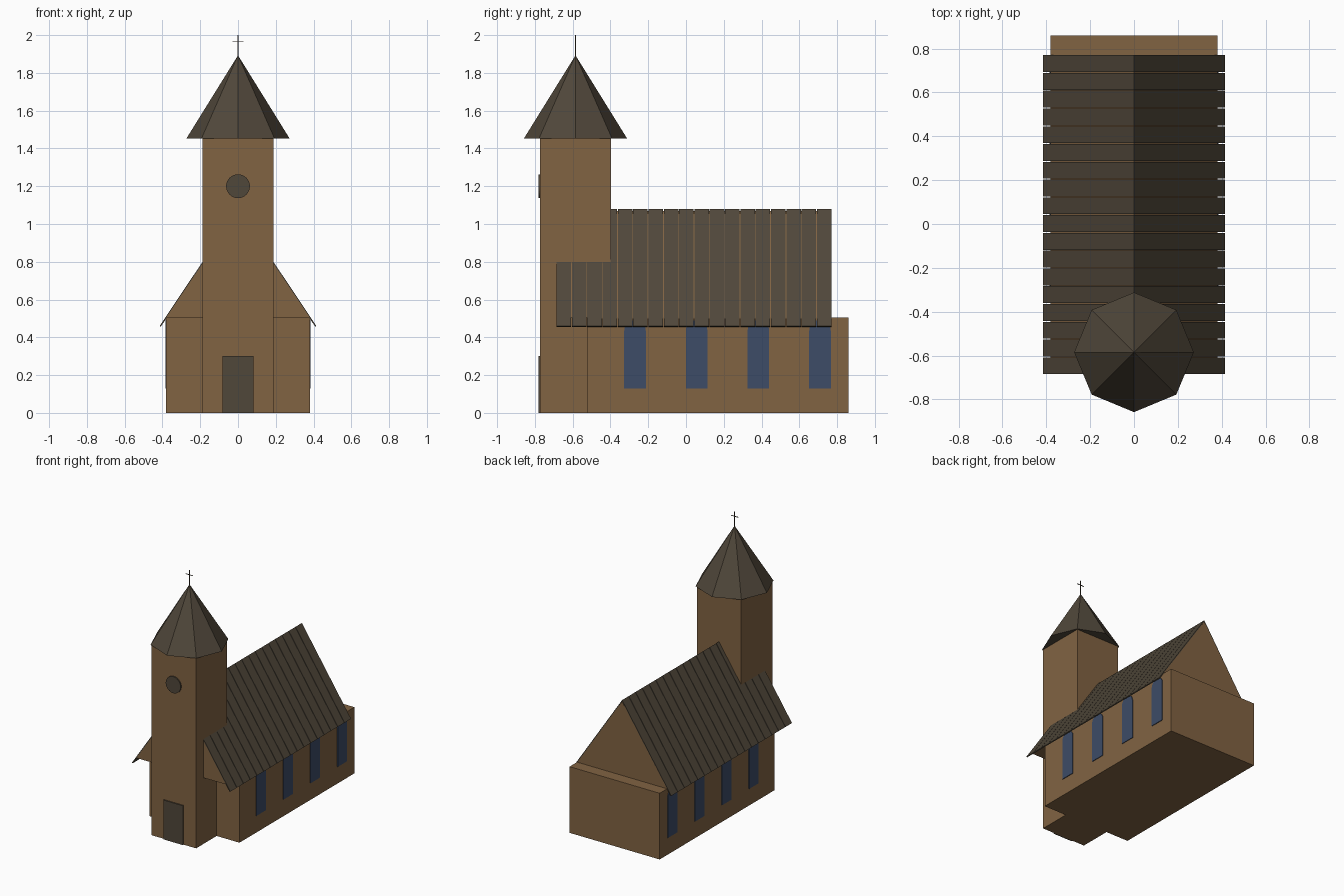
import bpy
import bmesh
import math
from mathutils import Matrix, Vector

if "Cube" in bpy.data.objects:
    bpy.data.objects.remove(bpy.data.objects["Cube"], do_unlink=True)


def material(name, rgb):
    mat = bpy.data.materials.new(name)
    mat.use_nodes = True
    colour = (*rgb, 1)
    mat.diffuse_color = colour
    mat.node_tree.nodes["Principled BSDF"].inputs["Base Color"].default_value = colour
    return mat


WALL = material("brown_wall", (0.22, 0.125, 0.055))
ROOF = material("dark_grey_brown", (0.080, 0.063, 0.042))
GLASS = material("blue_glass", (0.047, 0.072, 0.135))


def finish(name, bm, mat):
    bmesh.ops.recalc_face_normals(bm, faces=bm.faces)
    mesh = bpy.data.meshes.new(name)
    bm.to_mesh(mesh)
    bm.free()
    mesh.materials.append(mat)
    obj = bpy.data.objects.new(name, mesh)
    bpy.context.collection.objects.link(obj)
    return obj


def box(name, low, high, mat):
    bm = bmesh.new()
    low, high = Vector(low), Vector(high)
    bmesh.ops.create_cube(bm, size=1)
    bmesh.ops.scale(bm, vec=high - low, verts=bm.verts)
    bmesh.ops.translate(bm, vec=(low + high) / 2, verts=bm.verts)
    return finish(name, bm, mat)


def add_prism(bm, points, depth):
    """Extrude a closed outline of 3D points along the depth vector."""
    face = bm.faces.new([bm.verts.new(p) for p in points])
    out = bmesh.ops.extrude_face_region(bm, geom=[face], use_keep_orig=True)
    verts = [v for v in out["geom"] if isinstance(v, bmesh.types.BMVert)]
    bmesh.ops.translate(bm, vec=depth, verts=verts)


# Main dimensions
HALF = 0.38
WALL_TOP = 0.505
TOWER_Y = -0.585
TOWER_HALF = 0.1875
TOWER_TOP = 1.453
TOWER_FRONT = TOWER_Y - TOWER_HALF
ROOF_FRONT, ROOF_BACK = -0.685, 0.77
RIDGE, EAVE_X, EAVE_Z = 1.08, 0.415, 0.46

# Nave and tower walls
box("nave_walls", (-HALF, -0.525, 0), (HALF, 0.86, WALL_TOP), WALL)
box("tower_walls", (-TOWER_HALF, TOWER_FRONT, 0),
    (TOWER_HALF, TOWER_Y + TOWER_HALF, TOWER_TOP), WALL)

# Gable block under the roof
bm = bmesh.new()
add_prism(bm, [(-HALF, ROOF_FRONT, WALL_TOP), (HALF, ROOF_FRONT, WALL_TOP),
               (0, ROOF_FRONT, RIDGE - 0.012)], (0, ROOF_BACK - ROOF_FRONT, 0))
finish("gable_block", bm, WALL)

# Roof slopes made of narrow panels with gaps between them
STRIPS, GAP, THICK = 18, 0.004, 0.011
pitch = (ROOF_BACK - ROOF_FRONT + GAP) / STRIPS
for side, label in ((-1, "right"), (1, "left")):
    bm = bmesh.new()
    for i in range(STRIPS):
        y = ROOF_FRONT + i * pitch
        add_prism(bm, [(0, y, RIDGE), (side * EAVE_X, y, EAVE_Z),
                       (side * (EAVE_X - 0.006), y, EAVE_Z - 0.004),
                       (0, y, RIDGE - THICK)], (0, pitch - GAP, 0))
    finish(label + "_roof_panels", bm, ROOF)

# Eight-sided spire
bm = bmesh.new()
bmesh.ops.create_cone(bm, cap_ends=True, segments=8, radius1=0.273, radius2=0,
                      depth=0.44)
bmesh.ops.remove_doubles(bm, verts=bm.verts, dist=0.0001)
bmesh.ops.translate(bm, vec=(0, TOWER_Y, TOWER_TOP + 0.22), verts=bm.verts)
finish("spire", bm, ROOF)

# Cross on the spire
R = 0.002
box("cross_post", (-R, TOWER_Y - R, 1.87), (R, TOWER_Y + R, 2), ROOF)
box("cross_bar", (-0.03, TOWER_Y - R, 1.963), (0.03, TOWER_Y + R, 1.967), ROOF)

# Door and round tower dial
box("front_door", (-0.083, TOWER_FRONT - 0.009, 0), (0.083, TOWER_FRONT, 0.3), ROOF)
bm = bmesh.new()
bmesh.ops.create_cone(bm, cap_ends=True, segments=32, radius1=0.063, radius2=0.063,
                      depth=0.009, matrix=Matrix.Rotation(math.pi / 2, 4, "X"))
bmesh.ops.translate(bm, vec=(0, TOWER_FRONT - 0.0045, 1.2), verts=bm.verts)
finish("tower_dial", bm, ROOF)

# Arched windows along both sides
W, SILL, SPRING, ARC = 0.057, 0.13, 0.435, 12
for side, label in ((-1, "right"), (1, "left")):
    for n in range(4):
        y = -0.27 + n * 0.3265
        outline = [(side * HALF, y - W, SILL), (side * HALF, y + W, SILL)]
        for k in range(ARC + 1):
            a = math.pi * k / ARC
            outline.append((side * HALF, y + W * math.cos(a), SPRING + W * math.sin(a)))
        bm = bmesh.new()
        add_prism(bm, outline, (side * 0.005, 0, 0))
        finish(f"{label}_window_{n + 1}", bm, GLASS)
